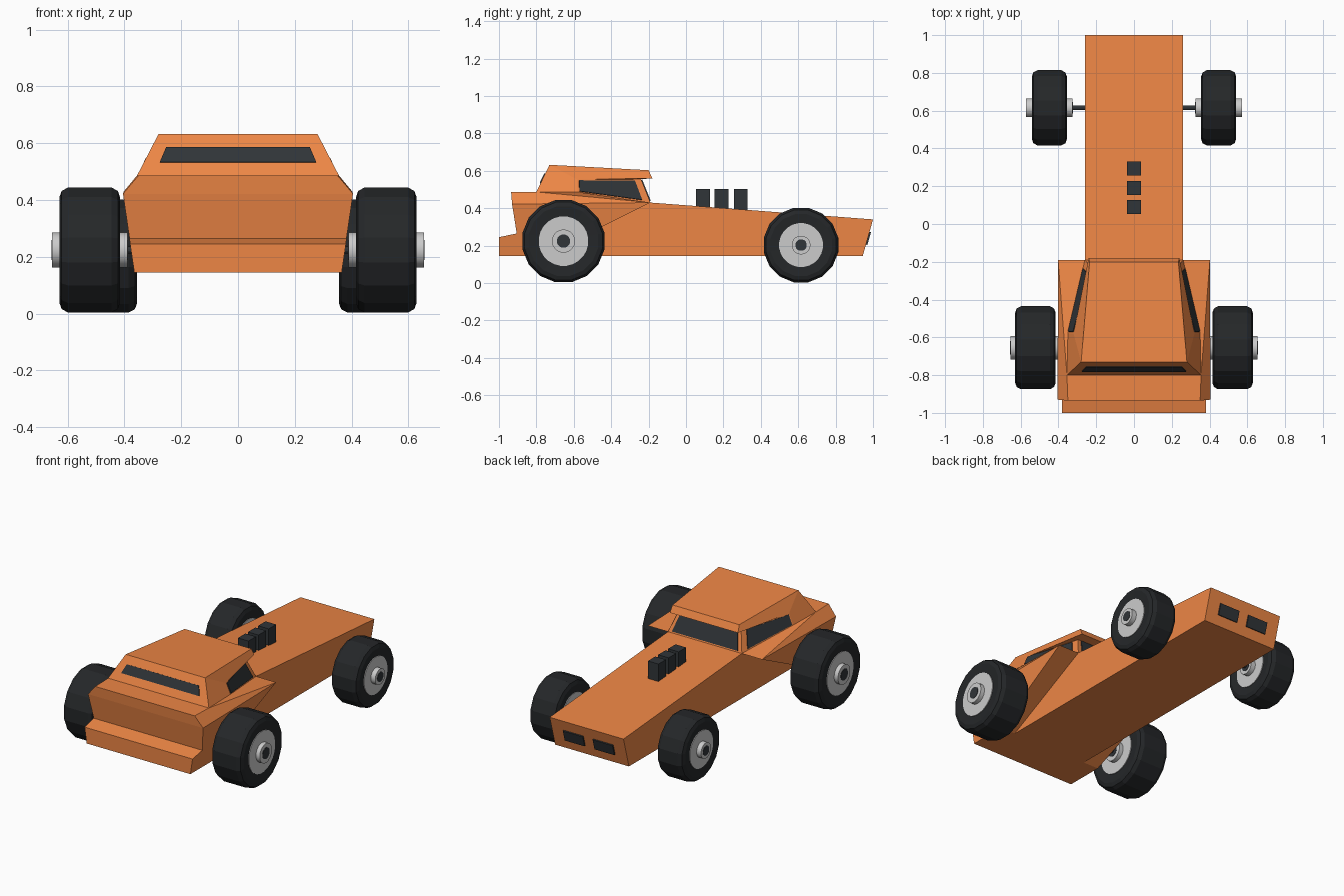
import bpy, bmesh, math
from mathutils import Vector

if "Cube" in bpy.data.objects:
    bpy.data.objects.remove(bpy.data.objects["Cube"])


def material(name, rgb):
    m = bpy.data.materials.new(name)
    m.diffuse_color = (*rgb, 1)
    m.use_nodes = True
    m.node_tree.nodes["Principled BSDF"].inputs["Base Color"].default_value = m.diffuse_color
    return m


ORANGE = material("orange_paint", (0.85, 0.24, 0.06))
DARK = material("dark_glass", (0.03, 0.035, 0.04))
RUBBER = material("rubber", (0.018, 0.02, 0.022))
LIGHT = material("light_metal", (0.75, 0.75, 0.73))


def build(name, verts, faces, mat):
    bm = bmesh.new()
    vs = [bm.verts.new(v) for v in verts]
    for f in faces:
        bm.faces.new([vs[i] for i in f])
    bmesh.ops.remove_doubles(bm, verts=bm.verts, dist=1e-5)
    bmesh.ops.recalc_face_normals(bm, faces=bm.faces)
    me = bpy.data.meshes.new(name)
    bm.to_mesh(me)
    bm.free()
    ob = bpy.data.objects.new(name, me)
    bpy.context.collection.objects.link(ob)
    me.materials.append(mat)
    return ob


def prism(name, profile, x0, x1, mat):
    """Extrude a (y, z) profile along x."""
    n = len(profile)
    verts = [(x, y, z) for x in (x0, x1) for y, z in profile]
    faces = [range(n), range(n, 2 * n)]
    faces += [(i, (i + 1) % n, n + (i + 1) % n, n + i) for i in range(n)]
    return build(name, verts, faces, mat)


def pane(name, quad, u0, u1, v0, v1, mat, t=0.005):
    """Thin slab lying on part of a quad a-b (bottom), c-d (top, c above b)."""
    a, b, c, d = [Vector(p) for p in quad]
    q = [a.lerp(b, u).lerp(d.lerp(c, u), v)
         for u, v in ((u0, v0), (u1, v0), (u1, v1), (u0, v1))]
    n = (q[1] - q[0]).cross(q[3] - q[0]).normalized() * t
    verts = [p + n for p in q] + [p - n for p in q]
    faces = [(0, 1, 2, 3), (4, 5, 6, 7)]
    faces += [(i, (i + 1) % 4, 4 + (i + 1) % 4, 4 + i) for i in range(4)]
    return build(name, verts, faces, mat)


def lathe(name, profile, sides, centre, mat, closed=False):
    """Revolve (radius, x) points about the x axis."""
    cx, cy, cz = centre
    k = len(profile)
    verts, faces = [], []
    for i in range(sides):
        a = 2 * math.pi * (i + 0.5) / sides
        verts += [(cx + x, cy + r * math.sin(a), cz + r * math.cos(a)) for r, x in profile]
    for i in range(sides):
        p, q = i * k, (i + 1) % sides * k
        for j in range(k if closed else k - 1):
            m = (j + 1) % k
            faces.append((p + j, p + m, q + m, q + j))
    if not closed:
        faces += [[i * k + e for i in range(sides)] for e in (0, k - 1)]
    return build(name, verts, faces, mat)


# long engine hood
prism("hood", [(1, 0.34), (0.945, 0.145), (-0.76, 0.145), (-0.19, 0.43)], -0.26, 0.26, ORANGE)

# cab and rear body, described by its +x half
P = {
    "sill_front": (0.26, -0.19, 0.43), "sill_rear": (0.35, -0.58, 0.487),
    "deck_front": (0.355, -0.80, 0.487), "deck_rear": (0.35, -0.935, 0.487),
    "glass_front": (0.22, -0.24, 0.555), "glass_rear": (0.32, -0.58, 0.553),
    "roof_front": (0.235, -0.20, 0.603), "roof_rear": (0.28, -0.73, 0.632),
    "visor": (0.24, -0.18, 0.56),
    "flare_front": (0.402, -0.19, 0.43), "flare_rear": (0.405, -0.93, 0.422),
    "tail": (0.382, -0.905, 0.265), "bumper_top": (0.38, -1, 0.245),
    "bumper_low": (0.365, -1, 0.145), "belly": (0.365, -0.76, 0.145),
}
side_faces = [
    "sill_front sill_rear glass_rear glass_front",
    "glass_rear sill_rear deck_front roof_rear",
    "roof_rear roof_front visor glass_rear",
    "visor glass_front glass_rear",
    "flare_front flare_rear deck_rear deck_front",
    "flare_front deck_front sill_rear sill_front",
    "flare_front flare_rear tail belly",
    "tail bumper_top bumper_low belly",
]
cross_faces = [
    "sill_front glass_front", "glass_front visor", "visor roof_front",
    "roof_front roof_rear", "roof_rear deck_front", "deck_front deck_rear",
    "deck_rear flare_rear", "flare_rear tail", "tail bumper_top",
    "bumper_top bumper_low", "bumper_low belly", "belly flare_front sill_front",
]
keys = list(P)
N = len(keys)
half = list(P.values())
verts = half + [(-x, y, z) for x, y, z in half]
faces = []
for f in side_faces:
    ids = [keys.index(k) for k in f.split()]
    faces += [ids, [i + N for i in ids]]
for f in cross_faces:
    ids = [keys.index(k) for k in f.split()]
    faces.append(ids + [i + N for i in reversed(ids)])
build("cab_body", verts, faces, ORANGE)


def mir(p, s=-1):
    return (s * p[0], p[1], p[2])


# windows
sf, gf = P["sill_front"], P["glass_front"]
pane("windshield", (mir(sf), sf, gf, mir(gf)), 0.05, 0.95, 0.06, 0.97, DARK)
df, rr = P["deck_front"], P["roof_rear"]
pane("rear_window", (mir(df), df, rr, mir(rr)), 0.085, 0.915, 0.31, 0.67, DARK)
for s, label in ((1, "right"), (-1, "left")):
    quad = [mir(P[k], s) for k in ("sill_front", "sill_rear", "glass_rear", "glass_front")]
    pane(label + "_window", quad, 0.11, 0.975, 0.06, 0.92, DARK)
    # nose lamp
    lo, hi = (0.945, 0.145), (1, 0.34)
    nose = [(s * 0.035, *lo), (s * 0.175, *lo), (s * 0.175, *hi), (s * 0.035, *hi)]
    pane(label + "_headlight", nose, 0, 1, 0.31, 0.66, DARK, 0.008)

# intake stacks
for i, y in enumerate((0.09, 0.19, 0.293)):
    prism(f"intake_{i + 1}", [(y - 0.037, 0.36), (y + 0.037, 0.36),
                              (y + 0.037, 0.502), (y - 0.037, 0.502)], -0.037, 0.037, DARK)

# wheels: x centre, y, radius, half width, rim, hub and cap radius, hub overhang
for end, x, y, r, w, rim, hub, cap, out in (
        ("front", 0.448, 0.615, 0.203, 0.093, 0.118, 0.05, 0.031, 0.03),
        ("rear", 0.522, -0.655, 0.224, 0.107, 0.133, 0.062, 0.036, 0.026)):
    for s, label in ((1, "right"), (-1, "left")):
        c = (s * x, y, r)
        nm = f"{end}_{label}_"
        edge = [(rim - 0.004, w - 0.006), (r - 0.035, w), (r - 0.012, w - 0.008), (r, w - 0.03)]
        lathe(nm + "tyre", edge + [(a, -b) for a, b in reversed(edge)], 16, c, RUBBER, True)
        rims = lathe(nm + "rim", [(rim, -w + 0.001), (rim, w - 0.001)], 24, c, LIGHT)
        hubs = lathe(nm + "hub", [(hub, -w - out), (hub, w + out)], 24, c, LIGHT)
        caps = lathe(nm + "hub_cap", [(cap, -w - out - 0.002), (cap, w + out + 0.002)], 16, c, DARK)
        for ob in (rims, hubs, caps):
            bpy.context.view_layer.objects.active = ob
            ob.select_set(True)
            bpy.ops.object.shade_smooth_by_angle(angle=math.radians(35))
            ob.select_set(False)
    # axle
    lathe(end + "_axle", [(0.013, -x), (0.013, x)], 12, (0, y, r), DARK)
